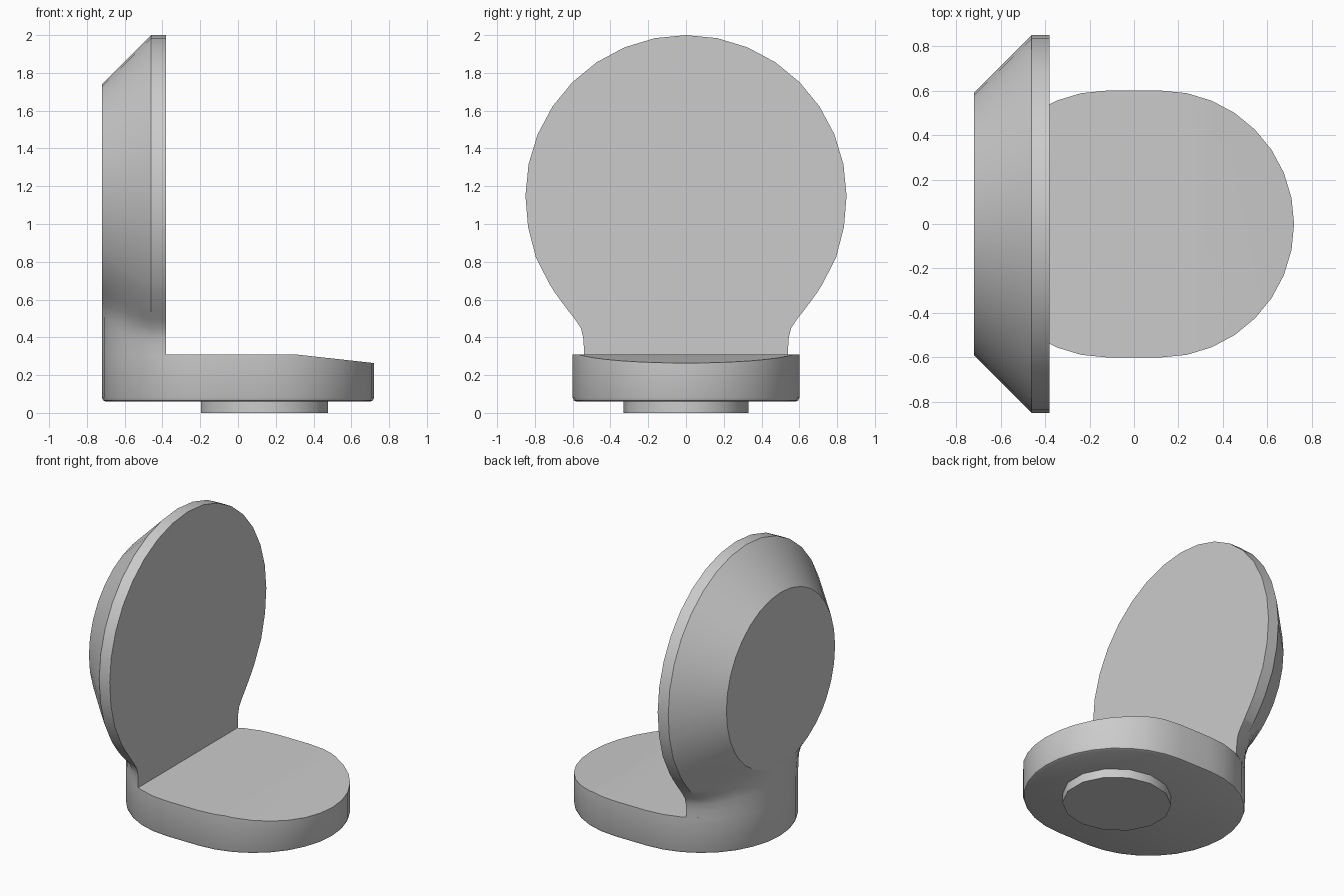
import bpy, bmesh, math
from math import sin, cos, pi, sqrt

cube = bpy.data.objects.get("Cube")
if cube:
    bpy.data.objects.remove(cube, do_unlink=True)

grey = bpy.data.materials.new("plain grey")
grey.use_nodes = True
colour = (0.6, 0.6, 0.6, 1)
grey.diffuse_color = colour
grey.node_tree.nodes["Principled BSDF"].inputs["Base Color"].default_value = colour

SEAT_TOP, SEAT_LOW = 0.31, 0.06
HALF_LEN, SEAT_R = 0.12, 0.6
DISC_Z, DISC_R = 1.15, 0.85
FRONT_X, RIM_X, REAR_X = -0.38, -0.46, -0.72
STEP = pi / 16


def clamp(v):
    return min(1, max(0, v))


def bridge(bm, rings):
    """Join closed rings of points with quads and return the vertex rings."""
    rows = [[bm.verts.new(p) for p in ring] for ring in rings]
    for a, b in zip(rows, rows[1:]):
        for i in range(len(a)):
            j = (i + 1) % len(a)
            bm.faces.new((a[i], a[j], b[j], b[i]))
    return rows


def finish(bm, name):
    bmesh.ops.remove_doubles(bm, verts=bm.verts, dist=0.0005)
    bmesh.ops.dissolve_degenerate(bm, edges=bm.edges, dist=0.0005)
    bmesh.ops.recalc_face_normals(bm, faces=bm.faces)
    mesh = bpy.data.meshes.new(name)
    bm.to_mesh(mesh)
    bm.free()
    obj = bpy.data.objects.new(name, mesh)
    bpy.context.collection.objects.link(obj)
    mesh.materials.append(grey)
    bpy.ops.object.select_all(action='DESELECT')
    obj.select_set(True)
    bpy.context.view_layer.objects.active = obj
    bpy.ops.object.shade_smooth_by_angle(angle=math.radians(30))
    return obj


# Seat: rounded slab with a soft lower edge and a top sloping down at one end
def stadium(r, z):
    ring = []
    for side in (1, -1):
        for i in range(17):
            a = -pi / 2 + i * STEP
            ring.append((side * (HALF_LEN + r * cos(a)), side * r * sin(a), z))
    return ring


bm = bmesh.new()
rows = bridge(bm, [stadium(SEAT_R - 0.02, SEAT_LOW), stadium(SEAT_R - 0.006, SEAT_LOW + 0.006),
                   stadium(SEAT_R, SEAT_LOW + 0.02), stadium(SEAT_R, SEAT_TOP)])
bm.faces.new(rows[0])
bm.faces.new(rows[-1])
bmesh.ops.bisect_plane(bm, geom=bm.verts[:] + bm.edges[:] + bm.faces[:],
                       plane_co=(0.3, 0, 0), plane_no=(1, 0, 0))
for v in bm.verts:
    if v.co.z > SEAT_TOP - 0.01:
        v.co.z -= 0.11 * max(0, v.co.x - 0.3)
finish(bm, "seat")


# Backrest: disc with a conical rear, its neck blending into the rounded seat end
def slice_ring(x):
    r = DISC_R - max(0, RIM_X - x)
    neck = sqrt(max(0, SEAT_R ** 2 - (x + HALF_LEN) ** 2))
    half = [(r * sin(i * STEP), DISC_Z + r * cos(i * STEP)) for i in range(9)]
    heights = [DISC_Z + r * cos(i * STEP) for i in (9, 10, 11)]
    last, n = heights[-1], 8
    heights += [last + (SEAT_TOP - last) * i / n for i in range(1, n + 1)]
    for z in heights:
        wide = sqrt(max(0, r * r - (z - DISC_Z) ** 2))
        k = 0.1 * clamp((z - SEAT_TOP) / 0.2) * clamp((DISC_Z - z) / 0.3)
        if z < SEAT_TOP + 0.001:
            wide = 0
        half.append(((wide + neck + sqrt((wide - neck) ** 2 + k * k)) / 2, z))
    return [(x, -y, z) for y, z in reversed(half)] + [(x, y, z) for y, z in half[1:]]


bm = bmesh.new()
slices = [FRONT_X, RIM_X] + [-HALF_LEN - SEAT_R * cos(i * STEP) for i in (4, 3, 2, 1, 0)]
rows = bridge(bm, [slice_ring(x) for x in slices])
for ring in (rows[0], rows[-1]):
    mid = len(ring) // 2
    for k in range(mid - 1):
        bm.faces.new((ring[k], ring[k + 1], ring[-2 - k], ring[-1 - k]))
    bm.faces.new(ring[mid - 1:mid + 2])
finish(bm, "backrest")

# Peg under the seat
bm = bmesh.new()
sides = 14
rows = bridge(bm, [[(0.14 + 0.345 * cos((i + 0.5) * 2 * pi / sides),
                     0.33 * sin((i + 0.5) * 2 * pi / sides), z) for i in range(sides)]
                   for z in (0, SEAT_LOW + 0.005)])
bm.faces.new(rows[0])
bm.faces.new(rows[-1])
finish(bm, "peg")
